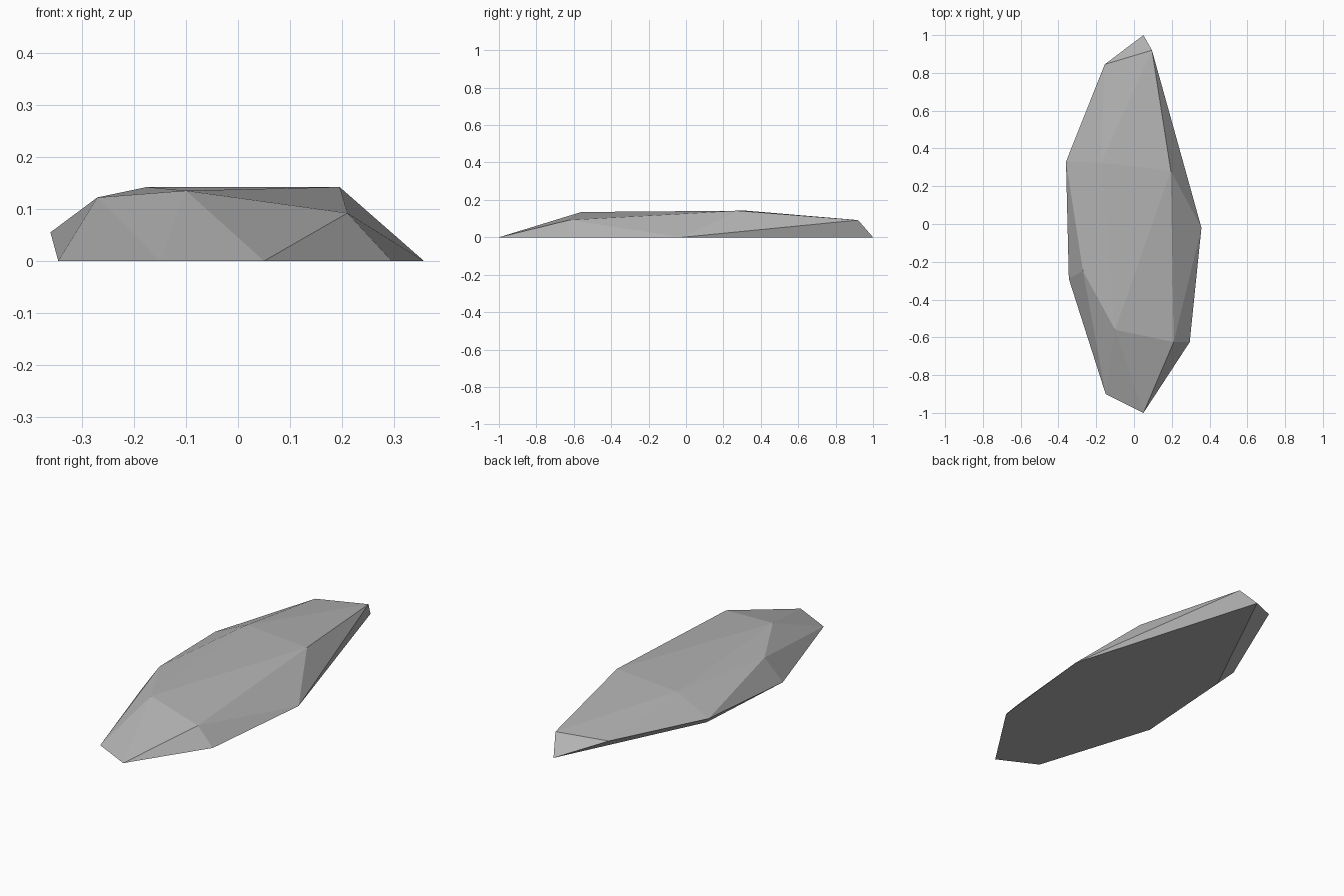
import bpy
import bmesh

# Remove the default cube only
default_cube = bpy.data.objects.get("Cube")
if default_cube:
    bpy.data.objects.remove(default_cube, do_unlink=True)


def make_material(name, colour):
    material = bpy.data.materials.new(name)
    material.use_nodes = True
    material.diffuse_color = colour
    shader = material.node_tree.nodes["Principled BSDF"]
    shader.inputs["Base Color"].default_value = colour
    return material


def make_faceted_stone(name, corners, material):
    """Wrap a tight faceted shell around the chipped corner points."""
    bm = bmesh.new()
    for corner in corners:
        bm.verts.new(corner)
    hull = bmesh.ops.convex_hull(bm, input=bm.verts[:])
    unused = {v for v in hull["geom_interior"] + hull["geom_unused"]
              if isinstance(v, bmesh.types.BMVert) and v.is_valid}
    bmesh.ops.delete(bm, geom=list(unused), context="VERTS")
    bmesh.ops.recalc_face_normals(bm, faces=bm.faces[:])
    mesh = bpy.data.meshes.new(name)
    bm.to_mesh(mesh)
    bm.free()
    mesh.materials.append(material)
    stone = bpy.data.objects.new(name, mesh)
    bpy.context.collection.objects.link(stone)
    return stone


# Flat footprint of the stone, going round from the front tip
footprint = [(0.05, -1), (0.295, -0.625), (0.357, -0.02), (0.05, 1),
             (-0.308, 0.27), (-0.345, -0.29), (-0.15, -0.9)]

# Shoulders where the sides break away
shoulders = [(0.21, -0.625, 0.092), (0.095, 0.92, 0.092),
             (-0.155, 0.845, 0.082), (-0.36, 0.33, 0.055)]

# Crown corners of the nearly level top
crown = [(-0.27, -0.25, 0.122), (-0.1, -0.56, 0.135),
         (0.195, 0.28, 0.142), (-0.175, 0.325, 0.142)]

stone_grey = make_material("stone_grey", (0.45, 0.45, 0.45, 1))
base = [(x, y, 0) for x, y in footprint]
make_faceted_stone("flat_stone", base + shoulders + crown, stone_grey)
